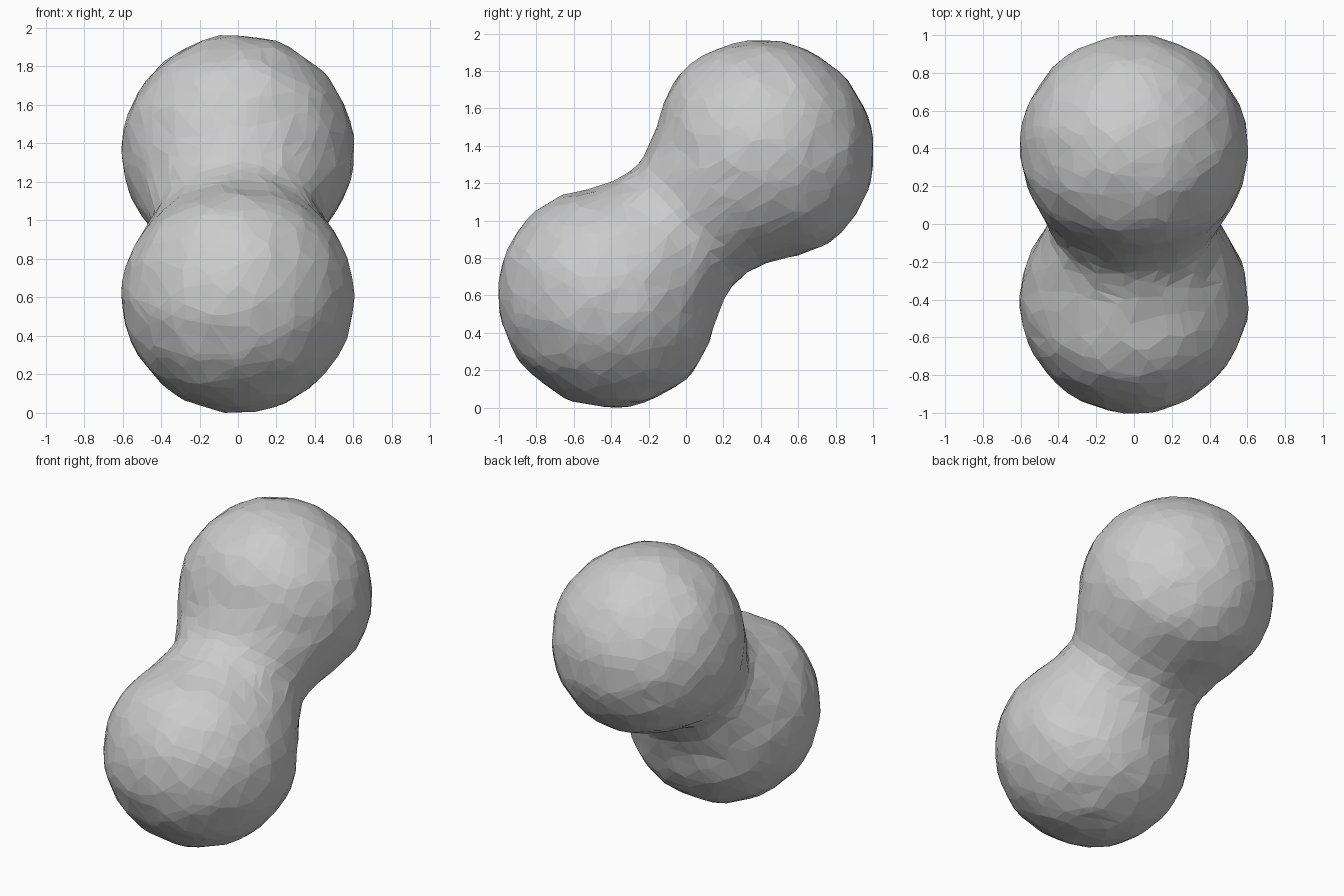
import bpy, bmesh, math
from mathutils import Vector, Matrix, noise

if "Cube" in bpy.data.objects:
    bpy.data.objects.remove(bpy.data.objects["Cube"])

# Two round lobes on a tilted axis, joined by a soft neck wider across x
RADIUS, NECK, NECK_WIDE, SIDES = 0.603, 0.408, 0.445, 72
LOW, HIGH = Vector((0, -0.4, 0.603)), Vector((0, 0.4, 1.358))
axis = HIGH - LOW
half = axis.length / 2


def neck_radius(t, neck=NECK, power=1.0):
    rise = (1 - math.cos(math.pi * t / half)) / 2
    return neck + (RADIUS - neck) * rise ** power


# Profile as (radius, height): lower cap, neck, upper cap
arc = [math.pi / 2 * i / 24 for i in range(25)]
cap = [(RADIUS * math.sin(a), half + RADIUS * math.cos(a)) for a in arc]
steps = [half * i / 14 for i in range(-13, 14)]
outline = ([(r, -t) for r, t in cap] + [(neck_radius(t), t) for t in steps]
           + cap[::-1])

bm = bmesh.new()
profile = [bm.verts.new((r, 0, t)) for r, t in outline]
edges = [bm.edges.new(p) for p in zip(profile, profile[1:])]
bmesh.ops.spin(bm, geom=profile + edges, cent=(0, 0, 0), axis=(0, 0, 1),
               angle=math.tau, steps=SIDES, use_duplicate=False)
bmesh.ops.remove_doubles(bm, verts=bm.verts, dist=0.0005)
bmesh.ops.recalc_face_normals(bm, faces=bm.faces)

# Widen the neck sideways
for v in bm.verts:
    if abs(v.co.z) < half:
        v.co.x *= neck_radius(v.co.z, NECK_WIDE, 0.7) / neck_radius(v.co.z)

# Tilt into place, then roughen the skin slightly
tilt = Matrix.Rotation(-math.atan2(axis.y, axis.z), 4, 'X')
bm.transform(Matrix.Translation((LOW + HIGH) / 2) @ tilt)
bm.normal_update()
moves = [(v, v.normal * 0.01 * noise.noise(v.co * 7.0)) for v in bm.verts]
for v, d in moves:
    v.co += d
bmesh.ops.triangulate(bm, faces=bm.faces)
low_z = min(v.co.z for v in bm.verts)
bmesh.ops.translate(bm, verts=bm.verts, vec=(0, 0, -low_z))

mesh = bpy.data.meshes.new("double_lobe_body")
bm.to_mesh(mesh)
bm.free()
body = bpy.data.objects.new("double_lobe_body", mesh)
bpy.context.collection.objects.link(body)

# Irregular flat facets
facets = body.modifiers.new("facets", 'DECIMATE')
facets.ratio = 1700 / len(mesh.polygons)
